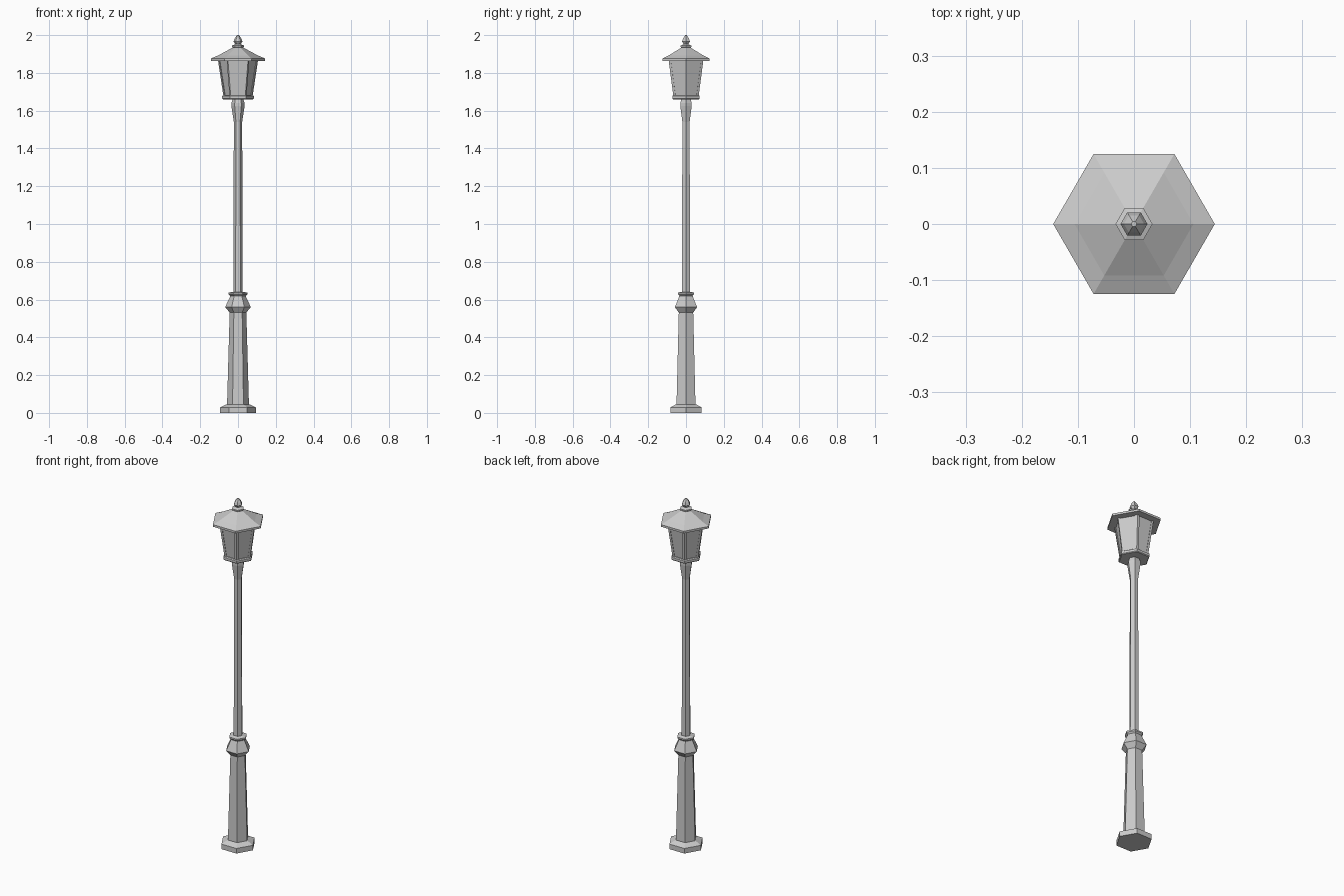
import bpy, bmesh, math

if "Cube" in bpy.data.objects:
    bpy.data.objects.remove(bpy.data.objects["Cube"])


def add_mesh(name, bm):
    bmesh.ops.recalc_face_normals(bm, faces=bm.faces)
    me = bpy.data.meshes.new(name)
    bm.to_mesh(me)
    bm.free()
    ob = bpy.data.objects.new(name, me)
    bpy.context.collection.objects.link(ob)
    return ob


def loft(name, rings):
    """Skin a closed, capped surface through equal-length point rings."""
    bm = bmesh.new()
    loops = [[bm.verts.new(p) for p in ring] for ring in rings]
    n = len(loops[0])
    for a, b in zip(loops, loops[1:]):
        for i in range(n):
            j = (i + 1) % n
            bm.faces.new((a[i], a[j], b[j], b[i]))
    bm.faces.new(loops[0][::-1])
    bm.faces.new(loops[-1])
    return add_mesh(name, bm)


def corner(r, i, z):
    a = math.radians(60 * i)
    return (r * math.cos(a), r * math.sin(a), z)


def hexagonal(name, profile):
    """Six-sided turned part from (radius, height) pairs."""
    return loft(name, [[corner(r, i, z) for i in range(6)] for r, z in profile])


# Foot and tapered pedestal
hexagonal("foot", [(.095, 0), (.095, .029), (.062, .045)])
hexagonal("pedestal", [(.058, .04), (.044, .535)])

# Collar between pedestal and pole
hexagonal("collar", [(.043, .53), (.068, .56), (.042, .615), (.041, .62),
                     (.050, .628), (.050, .636), (.030, .641)])

# Pole with flared head
hexagonal("pole", [(.025, .635), (.022, 1.54), (.035, 1.625),
                   (.035, 1.64), (.028, 1.662)])

# Lantern tray and recessed glass
Z0, Z1, R0, R1 = 1.675, 1.866, .077, .106
hexagonal("lantern_tray", [(.080, 1.660), (.084, 1.664), (.084, 1.677), (.078, 1.681)])
hexagonal("lantern_glass", [(R0 - .007, Z0), (R1 - .007, Z1)])


# Corner posts, kite-shaped in section
def post_ring(r, i, z, w=.013, depth=.014):
    tip = corner(r, i, z)
    sides = []
    for k in (i + 1, i - 1):
        q = corner(r, k, z)
        sides.append(tuple(t + (s - t) * w / r for t, s in zip(tip, q)))
    return [tip, sides[0], corner(r - depth, i, z), sides[1]]


for i in range(6):
    loft(f"lantern_post_{i + 1}", [post_ring(R0, i, Z0), post_ring(R1, i, Z1)])

# Roof with a slightly flatter eave
hexagonal("roof", [(.144, 1.864), (.144, 1.876), (.106, 1.892), (.024, 1.936)])

# Finial
hexagonal("finial", [(.022, 1.930), (.033, 1.938), (.033, 1.945), (.020, 1.949),
                     (.014, 1.952), (.024, 1.966), (.018, 1.982), (.005, 2.0)])
